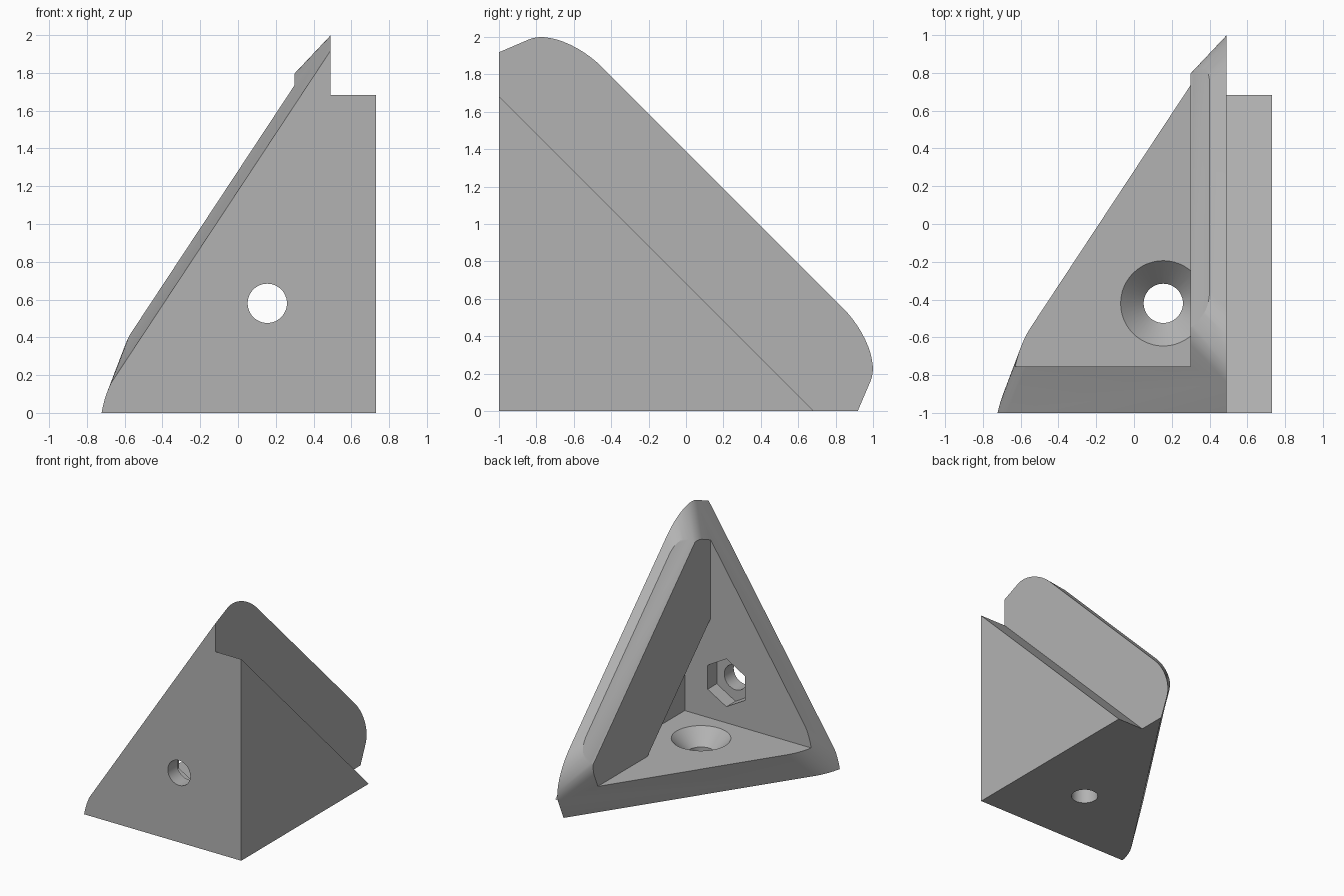
import bpy, bmesh, math
from mathutils import Vector, Matrix

if "Cube" in bpy.data.objects:
    bpy.data.objects.remove(bpy.data.objects["Cube"], do_unlink=True)

# Single grey material
grey = bpy.data.materials.new("grey_plastic")
grey.use_nodes = True
colour = (0.45, 0.45, 0.45, 1)
grey.diffuse_color = colour
grey.node_tree.nodes["Principled BSDF"].inputs["Base Color"].default_value = colour

CORNER = Vector((0, -1, 0))   # y is measured from the front face while modelling
WALL = 0.245                  # thickness of front wall and floor
FIN_IN, FIN_OUT, SIDE = 0.30, 0.49, 0.73
HOLE_X, HOLE_D, HOLE_R = 0.155, 0.58, 0.104


def make_object(name, bm):
    bmesh.ops.translate(bm, verts=bm.verts, vec=CORNER)
    bmesh.ops.recalc_face_normals(bm, faces=bm.faces)
    mesh = bpy.data.meshes.new(name)
    bm.to_mesh(mesh)
    bm.free()
    mesh.materials.append(grey)
    obj = bpy.data.objects.new(name, mesh)
    bpy.context.collection.objects.link(obj)
    return obj


def slice_off(bm, point, normal):
    """Remove everything on the normal side of a plane and cap the cut."""
    geom = bm.verts[:] + bm.edges[:] + bm.faces[:]
    cut = bmesh.ops.bisect_plane(bm, geom=geom, plane_co=point, plane_no=normal,
                                 clear_outer=True)["geom_cut"]
    edges = [e for e in cut if isinstance(e, bmesh.types.BMEdge)]
    bmesh.ops.contextual_create(bm, geom=edges)
    bmesh.ops.recalc_face_normals(bm, faces=bm.faces)


def prism(name, x0, x1, profile):
    """Extrude a (depth, height) profile along x."""
    bm = bmesh.new()
    face = bm.faces.new([bm.verts.new((x0, u, z)) for u, z in profile])
    new = bmesh.ops.extrude_face_region(bm, geom=[face])["geom"]
    verts = [v for v in new if isinstance(v, bmesh.types.BMVert)]
    bmesh.ops.translate(bm, verts=verts, vec=(x1 - x0, 0, 0))
    return make_object(name, bm)


def drill(name, centre, r0, r1, length, sides=48, along_y=False):
    """Round, conical or hexagonal cutter starting at centre."""
    bm = bmesh.new()
    bmesh.ops.create_cone(bm, cap_ends=True, segments=sides, radius1=r0,
                          radius2=r1, depth=length)
    bmesh.ops.translate(bm, verts=bm.verts, vec=(0, 0, length / 2))
    if along_y:
        bmesh.ops.rotate(bm, verts=bm.verts, cent=(0, 0, 0),
                         matrix=Matrix.Rotation(-math.pi / 2, 3, "X"))
    bmesh.ops.translate(bm, verts=bm.verts, vec=centre)
    return make_object(name, bm)


def combine(target, other, operation):
    mod = target.modifiers.new("combine", "BOOLEAN")
    mod.operation, mod.solver, mod.object = operation, "EXACT", other
    bpy.context.view_layer.objects.active = target
    bpy.ops.object.modifier_apply(modifier=mod.name)
    bpy.data.objects.remove(other, do_unlink=True)


# Outer shell: three sloping planes with rounded edges between them
bm = bmesh.new()
bmesh.ops.create_cube(bm, size=6)
slice_off(bm, (0, 2.39, 0), (0, 1, 1))
slice_off(bm, (FIN_OUT, 0, 1.918), (-1.515, -0.43, 1))
slice_off(bm, (FIN_OUT, 1.918, 0), (-1.515, 1, -0.43))


def sloping(face):
    return max(abs(c) for c in face.normal) < 0.99


ridges = [e for e in bm.edges if all(sloping(f) for f in e.link_faces)]
bmesh.ops.bevel(bm, geom=ridges, offset=0.174, offset_type="OFFSET",
                segments=12, profile=0.5, affect="EDGES")

# Flat outer faces, then the chamfer on the inner edge of the fin
slice_off(bm, (0, 0, 0), (0, -1, 0))
slice_off(bm, (0, 0, 0), (0, 0, -1))
slice_off(bm, (FIN_OUT, 0, 0), (1, 0, 0))
slice_off(bm, (0.40, 1.195, 1.195), (-math.sqrt(2), 1, 1))
bracket = make_object("corner_bracket", bm)

# Triangular side block
block = prism("side_block", FIN_OUT - 0.04, SIDE, [(0, 0), (1.684, 0), (0, 1.684)])
combine(bracket, block, "UNION")

# Hollow interior, and the pocket reaching under the fin
room = prism("room_cutter", -2, FIN_IN, [(WALL, WALL), (3, WALL), (3, 3), (WALL, 3)])
combine(bracket, room, "DIFFERENCE")
reach = 1.325 - WALL
pocket = prism("pocket_cutter", FIN_IN - 0.1, 0.54,
               [(WALL, WALL), (reach, WALL), (WALL, reach)])
combine(bracket, pocket, "DIFFERENCE")

# Bolt hole and hexagonal nut recess in the front wall
combine(bracket, drill("front_hole_cutter", (HOLE_X, -0.1, HOLE_D), HOLE_R, HOLE_R,
                       0.5, along_y=True), "DIFFERENCE")
combine(bracket, drill("nut_cutter", (HOLE_X, WALL - 0.12, HOLE_D), 0.2, 0.2,
                       0.2, sides=6, along_y=True), "DIFFERENCE")

# Countersunk hole in the floor
combine(bracket, drill("floor_hole_cutter", (HOLE_X, HOLE_D, -0.1), HOLE_R, HOLE_R,
                       0.4), "DIFFERENCE")
combine(bracket, drill("countersink_cutter", (HOLE_X, HOLE_D, WALL - 0.122), HOLE_R,
                       HOLE_R + 0.132, 0.132), "DIFFERENCE")

bpy.ops.object.select_all(action="DESELECT")
bracket.select_set(True)
bpy.context.view_layer.objects.active = bracket
bpy.ops.object.shade_smooth_by_angle(angle=math.radians(25))
